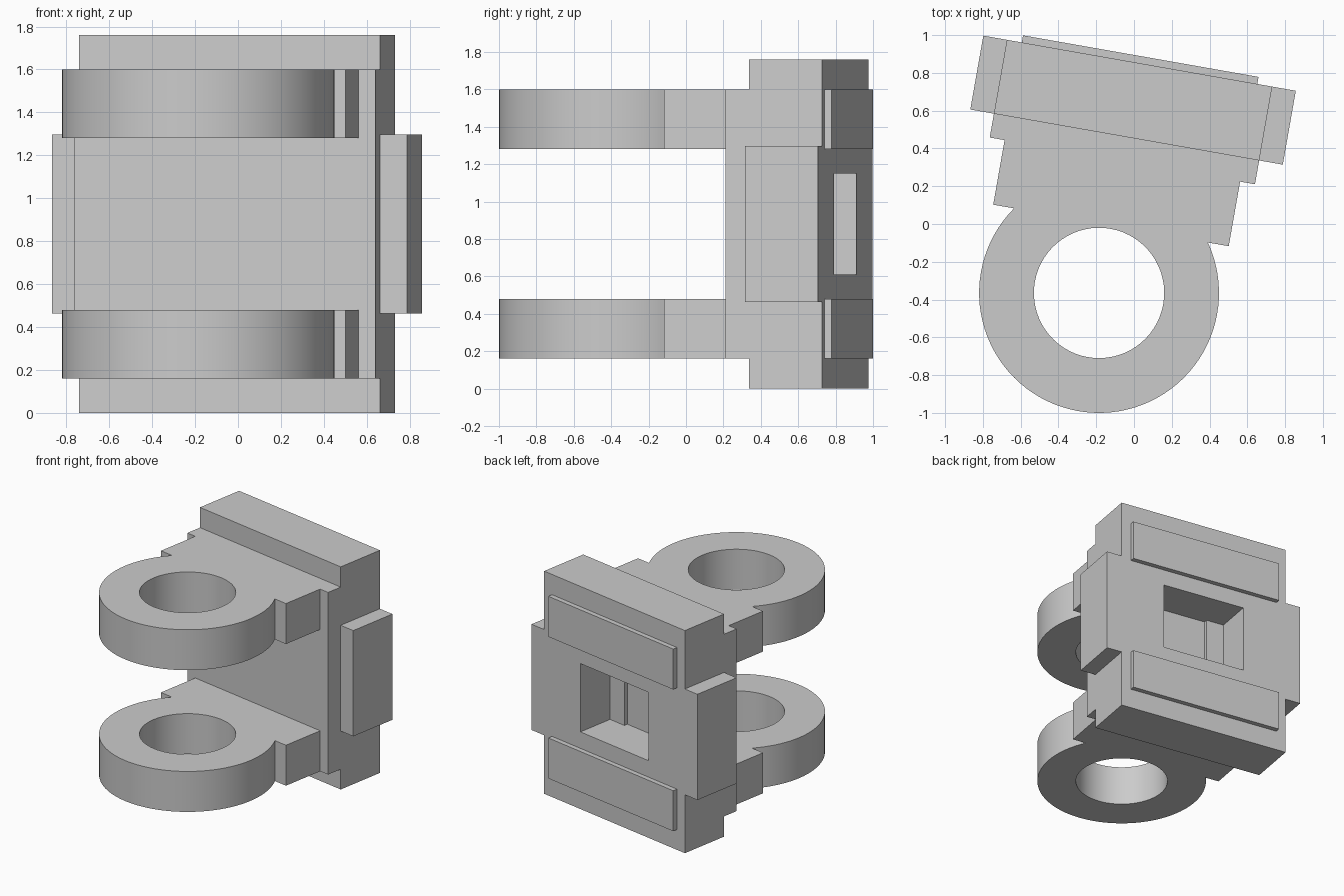
import bpy, bmesh
from math import sin, cos, asin, pi, radians

cube = bpy.data.objects.get("Cube")
if cube:
    bpy.data.objects.remove(cube, do_unlink=True)

grey = bpy.data.materials.new("light grey")
grey.use_nodes = True
COLOUR = (0.6, 0.6, 0.6, 1)
grey.diffuse_color = COLOUR
grey.node_tree.nodes["Principled BSDF"].inputs["Base Color"].default_value = COLOUR

# The part is built around the pin axis, then turned as a whole
PIN = (-0.185, -0.365, 0)
TURN = radians(-10)
MID = 0.88            # mid height
BACK = 1.235          # back face distance from pin
FRONT = 0.838         # front of the thick block


def prism(name, loops, lo, hi, upright=True):
    """Extrude an outline (plus optional hole) up z, or along the depth."""
    bm = bmesh.new()
    edges = []
    for loop in loops:
        vs = [bm.verts.new((a, b, lo) if upright else (a, lo, b)) for a, b in loop]
        if len(loops) == 1:
            bm.faces.new(vs)
        else:
            edges += [bm.edges.new((v, vs[i - 1])) for i, v in enumerate(vs)]
    if edges:
        bmesh.ops.triangle_fill(bm, edges=edges, use_beauty=True)
    ext = bmesh.ops.extrude_face_region(bm, geom=bm.faces[:])
    step = (0, 0, hi - lo) if upright else (0, hi - lo, 0)
    moved = [g for g in ext["geom"] if isinstance(g, bmesh.types.BMVert)]
    bmesh.ops.translate(bm, verts=moved, vec=step)
    bmesh.ops.recalc_face_normals(bm, faces=bm.faces[:])
    mesh = bpy.data.meshes.new(name)
    bm.to_mesh(mesh)
    bm.free()
    mesh.materials.append(grey)
    obj = bpy.data.objects.new(name, mesh)
    bpy.context.collection.objects.link(obj)
    obj.location = PIN
    obj.rotation_euler.z = TURN
    return obj


def arc(r, start, end, n):
    return [(r * cos(start + (end - start) * i / n),
             r * sin(start + (end - start) * i / n)) for i in range(n + 1)]


def rect(w, lo, hi):
    return [(-w, lo), (w, lo), (w, hi), (-w, hi)]


# Back block: a cross outline with a rectangular pocket
W, WIDE, H = 0.713, 0.84, 0.418
cross = [(-W, 0), (W, 0), (W, MID - H), (WIDE, MID - H), (WIDE, MID + H), (W, MID + H),
         (W, 2 * MID), (-W, 2 * MID), (-W, MID + H), (-WIDE, MID + H),
         (-WIDE, MID - H), (-W, MID - H)]
POCKET, PH = 0.345, 0.27
prism("back_block", [cross, rect(POCKET, MID - PH, MID + PH)], FRONT, BACK, upright=False)

# Pocket floor with a shallow central channel
floor, channel, c = BACK - 0.3, BACK - 0.33, 0.2
prism("pocket_floor", [[(-POCKET, FRONT), (POCKET, FRONT), (POCKET, floor), (c, floor),
                        (c, channel), (-c, channel), (-c, floor), (-POCKET, floor)]],
      MID - PH, MID + PH)

# Thinner slab in front of the block
ARM_LOW, ARM_HIGH = 0.16, 0.48
SLAB = 0.71
prism("front_slab", [rect(W, SLAB, FRONT)], ARM_LOW, 2 * MID - ARM_LOW)

# Ring arms and raised back pads, mirrored about mid height
R, BORE, ARM, SHOULDER = 0.635, 0.345, 0.633, 0.363
a = asin(SHOULDER / R)
outline = arc(R, pi - a, 2 * pi + a, 64) + [(ARM, SHOULDER), (ARM, SLAB),
                                            (-ARM, SLAB), (-ARM, SHOULDER)]
bore = arc(BORE, 0, 2 * pi, 64)[:-1]
rings = []
for side, lo, hi in (("lower", ARM_LOW, ARM_HIGH),
                     ("upper", 2 * MID - ARM_HIGH, 2 * MID - ARM_LOW)):
    rings.append(prism(side + "_ring_arm", [outline, bore], lo, hi))
    prism(side + "_back_pad", [rect(ARM, BACK, BACK + 0.038)], lo, hi)

# Smooth the round walls only
bpy.ops.object.select_all(action="DESELECT")
for ring in rings:
    ring.select_set(True)
bpy.context.view_layer.objects.active = rings[0]
bpy.ops.object.shade_smooth_by_angle(angle=radians(30))
